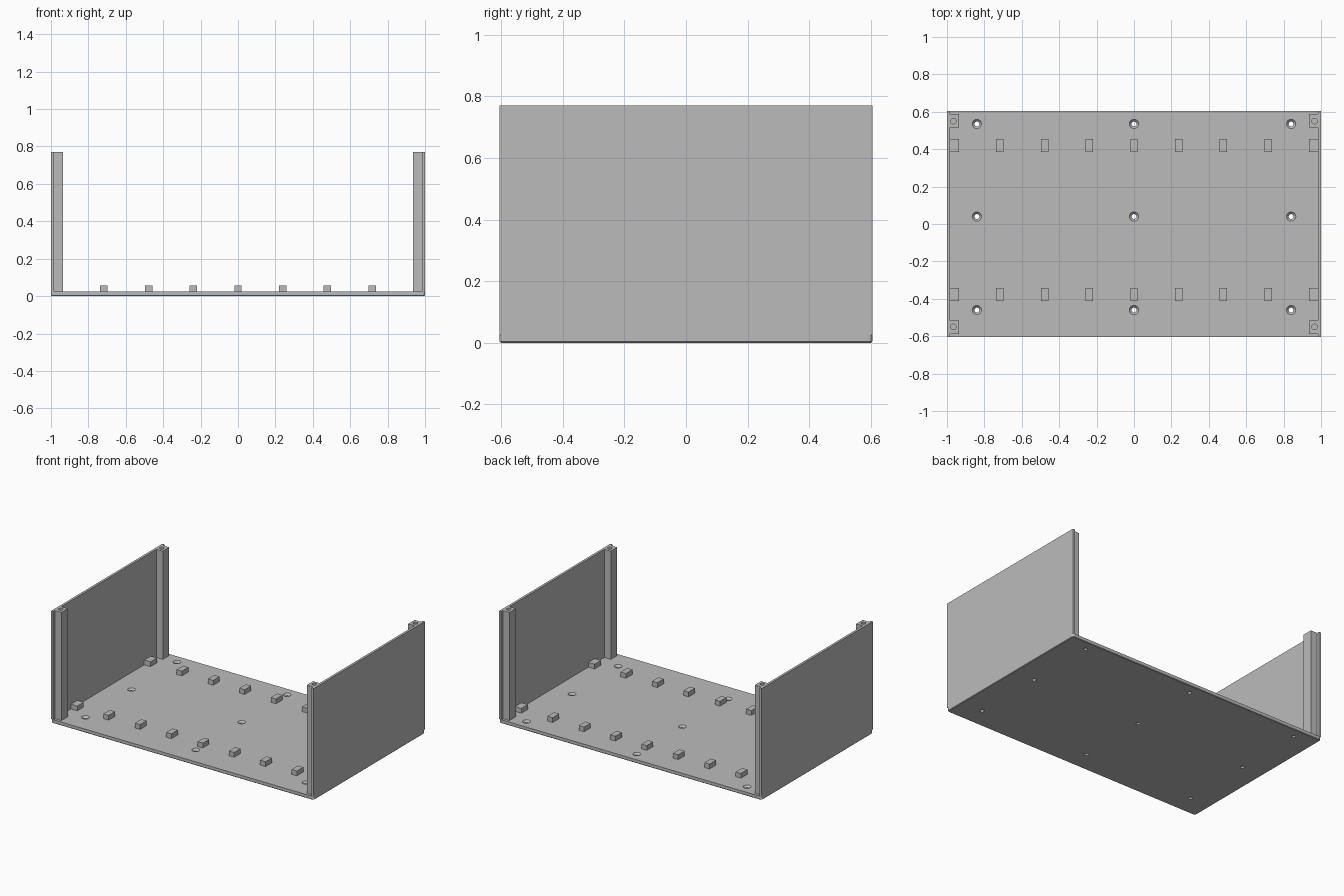
import bpy
import bmesh
from math import cos, sin, tau

if "Cube" in bpy.data.objects:
    bpy.data.objects.remove(bpy.data.objects["Cube"], do_unlink=True)

grey = bpy.data.materials.new("plain grey")
grey.use_nodes = True
grey.diffuse_color = (0.5, 0.5, 0.5, 1)
grey.node_tree.nodes["Principled BSDF"].inputs["Base Color"].default_value = grey.diffuse_color

HALF_X, HALF_Y, HEIGHT = 1.0, 0.605, 0.77
FLOOR, WALL = 0.025, 0.016


def finish(name, bm):
    bmesh.ops.recalc_face_normals(bm, faces=bm.faces)
    mesh = bpy.data.meshes.new(name)
    bm.to_mesh(mesh)
    bm.free()
    mesh.materials.append(grey)
    obj = bpy.data.objects.new(name, mesh)
    bpy.context.scene.collection.objects.link(obj)
    return obj


def box_mesh(low, high):
    bm = bmesh.new()
    bmesh.ops.create_cube(bm, size=1)
    for v in bm.verts:
        v.co = [h if c > 0 else l for c, l, h in zip(v.co, low, high)]
    return bm


def box(name, low, high):
    return finish(name, box_mesh(low, high))


def lathe_into(bm, x, y, profile, sides):
    """Closed turned solid from (radius, z) rings, bottom to top."""
    rings = [[bm.verts.new((x + r * cos(tau * i / sides), y + r * sin(tau * i / sides), z))
              for i in range(sides)] for r, z in profile]
    for a, b in zip(rings, rings[1:]):
        for i in range(sides):
            j = (i + 1) % sides
            bm.faces.new((a[i], a[j], b[j], b[i]))
    bm.faces.new(rings[0][::-1])
    bm.faces.new(rings[-1])


def cut(obj, bm):
    cutter = finish("hole_cutter", bm)
    cutter.hide_render = True
    mod = obj.modifiers.new("holes", 'BOOLEAN')
    mod.operation, mod.solver, mod.object = 'DIFFERENCE', 'EXACT', cutter
    bpy.context.view_layer.objects.active = obj
    bpy.ops.object.modifier_apply(modifier=mod.name)
    bpy.data.objects.remove(cutter, do_unlink=True)


# Floor with rounded corners and a fine chamfer underneath
bm = box_mesh((-HALF_X, -HALF_Y, 0), (HALF_X, HALF_Y, FLOOR))
upright = [e for e in bm.edges if abs(e.verts[0].co.z - e.verts[1].co.z) > 0.01]
bmesh.ops.bevel(bm, geom=upright, offset=0.014, segments=4, profile=0.5, affect='EDGES')
under = [e for e in bm.edges if all(v.co.z < 0.001 for v in e.verts)]
bmesh.ops.bevel(bm, geom=under, offset=0.004, segments=1, affect='EDGES')
floor = finish("floor_plate", bm)

# Countersunk screw holes through the floor
bm = bmesh.new()
for x in (-0.84, 0, 0.84):
    for y in (-0.46, 0.04, 0.535):
        lathe_into(bm, x, y, [(0.013, -0.02), (0.013, 0.012), (0.025, FLOOR), (0.025, 0.04)], 24)
cut(floor, bm)

# Side walls and corner posts with blind screw holes
for side, sx in (("left", 1), ("right", -1)):
    xs = sorted((sx * HALF_X, sx * (HALF_X - WALL)))
    box(side + "_wall", (xs[0], -HALF_Y, FLOOR), (xs[1], HALF_Y, HEIGHT))
    for end, sy in (("front", -1), ("back", 1)):
        px = sorted((sx * (HALF_X - WALL), sx * 0.935))
        py = sorted((sy * 0.517, sy * 0.587))
        post = box(f"{end}_{side}_post", (px[0], py[0], FLOOR), (px[1], py[1], HEIGHT))
        bm = bmesh.new()
        lathe_into(bm, sx * 0.966, sy * 0.55, [(0.015, HEIGHT - 0.1), (0.015, HEIGHT + 0.02)], 12)
        cut(post, bm)

# Two rows of small support blocks
for row, y in (("front", -0.377), ("back", 0.42)):
    for i in range(-4, 5):
        x = i * 0.239
        half = 0.02
        if abs(i) == 4:
            x = 0.96 if i > 0 else -0.96
            half = 0.024
        box(f"{row}_support_block_{i + 5}", (x - half, y - 0.035, FLOOR), (x + half, y + 0.035, 0.058))
